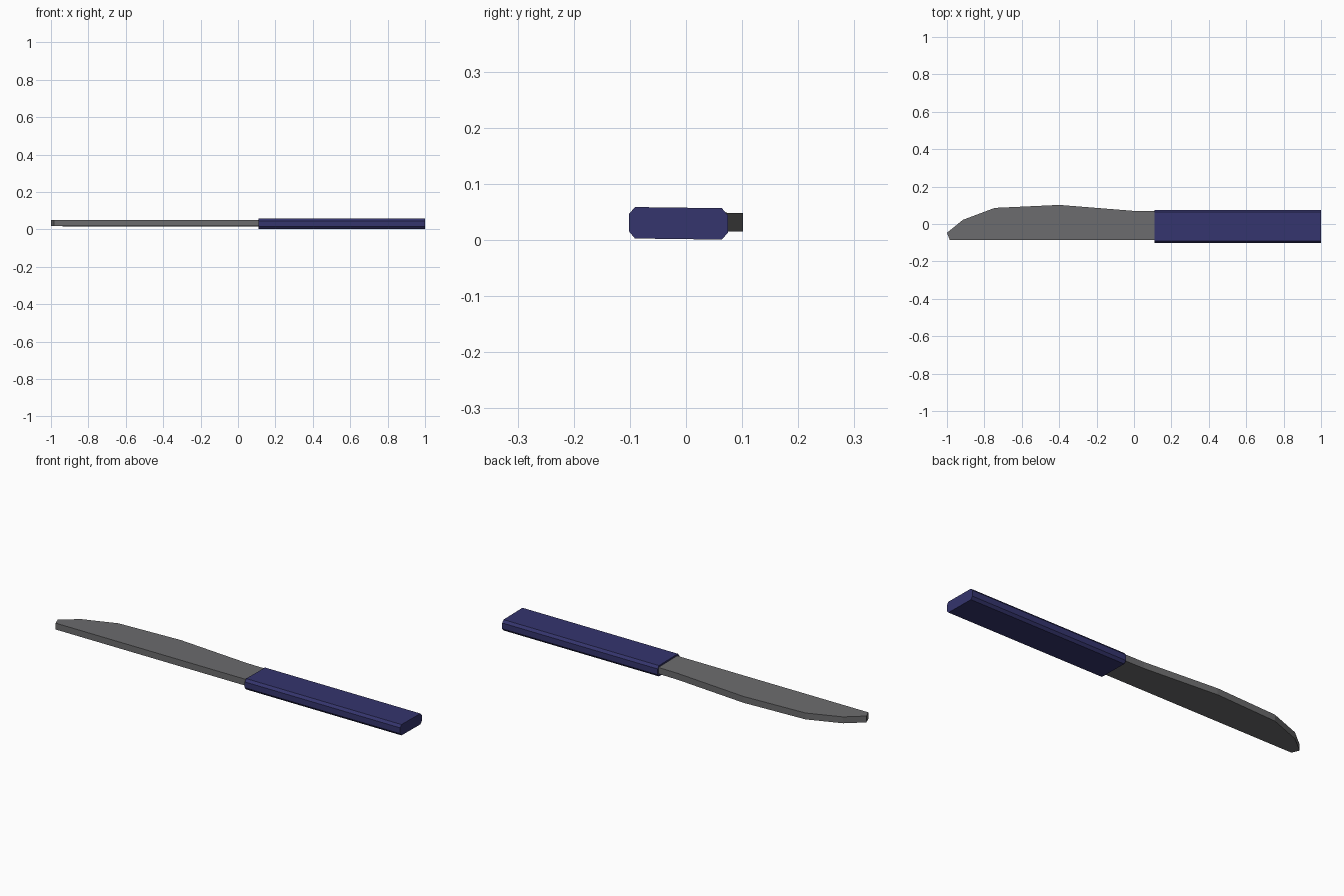
import bpy, bmesh

if "Cube" in bpy.data.objects:
    bpy.data.objects.remove(bpy.data.objects["Cube"])

TILT = -0.013  # the knife lies very slightly rolled about its length


def material(name, rgb):
    m = bpy.data.materials.new(name)
    m.diffuse_color = (*rgb, 1)
    m.use_nodes = True
    m.node_tree.nodes["Principled BSDF"].inputs["Base Color"].default_value = m.diffuse_color
    return m


def prism(name, loop, step, mat):
    """Extrude a closed loop of points along a step vector."""
    bm = bmesh.new()
    face = bm.faces.new([bm.verts.new(p) for p in loop])
    ext = bmesh.ops.extrude_face_region(bm, geom=[face])
    moved = [v for v in ext["geom"] if isinstance(v, bmesh.types.BMVert)]
    bmesh.ops.translate(bm, verts=moved, vec=step)
    bmesh.ops.recalc_face_normals(bm, faces=bm.faces)
    for v in bm.verts:
        v.co.z += TILT * v.co.y
    mesh = bpy.data.meshes.new(name)
    bm.to_mesh(mesh)
    bm.free()
    mesh.materials.append(mat)
    obj = bpy.data.objects.new(name, mesh)
    bpy.context.collection.objects.link(obj)
    return obj


steel = material("grey steel", (0.15, 0.15, 0.155))
navy = material("navy blue", (0.035, 0.035, 0.155))

# Blade: flat outline seen from above, ending just inside the handle
outline = [(-1, -0.047), (-0.915, 0.022), (-0.745, 0.086), (-0.4, 0.102),
           (0, 0.07), (0.13, 0.068), (0.13, -0.085), (-0.985, -0.085)]
prism("blade", [(x, y, 0.0165) for x, y in outline], (0, 0, 0.033), steel)

# Handle: chamfered bar along x
y0, y1, z0, z1, c, d = -0.102, 0.075, 0.0015, 0.0575, 0.011, 0.013
section = [(y0, z0 + d), (y0 + c, z0), (y1 - c, z0), (y1, z0 + d),
           (y1, z1 - d), (y1 - c, z1), (y0 + c, z1), (y0, z1 - d)]
prism("handle", [(0.11, y, z) for y, z in section], (0.89, 0, 0), navy)
